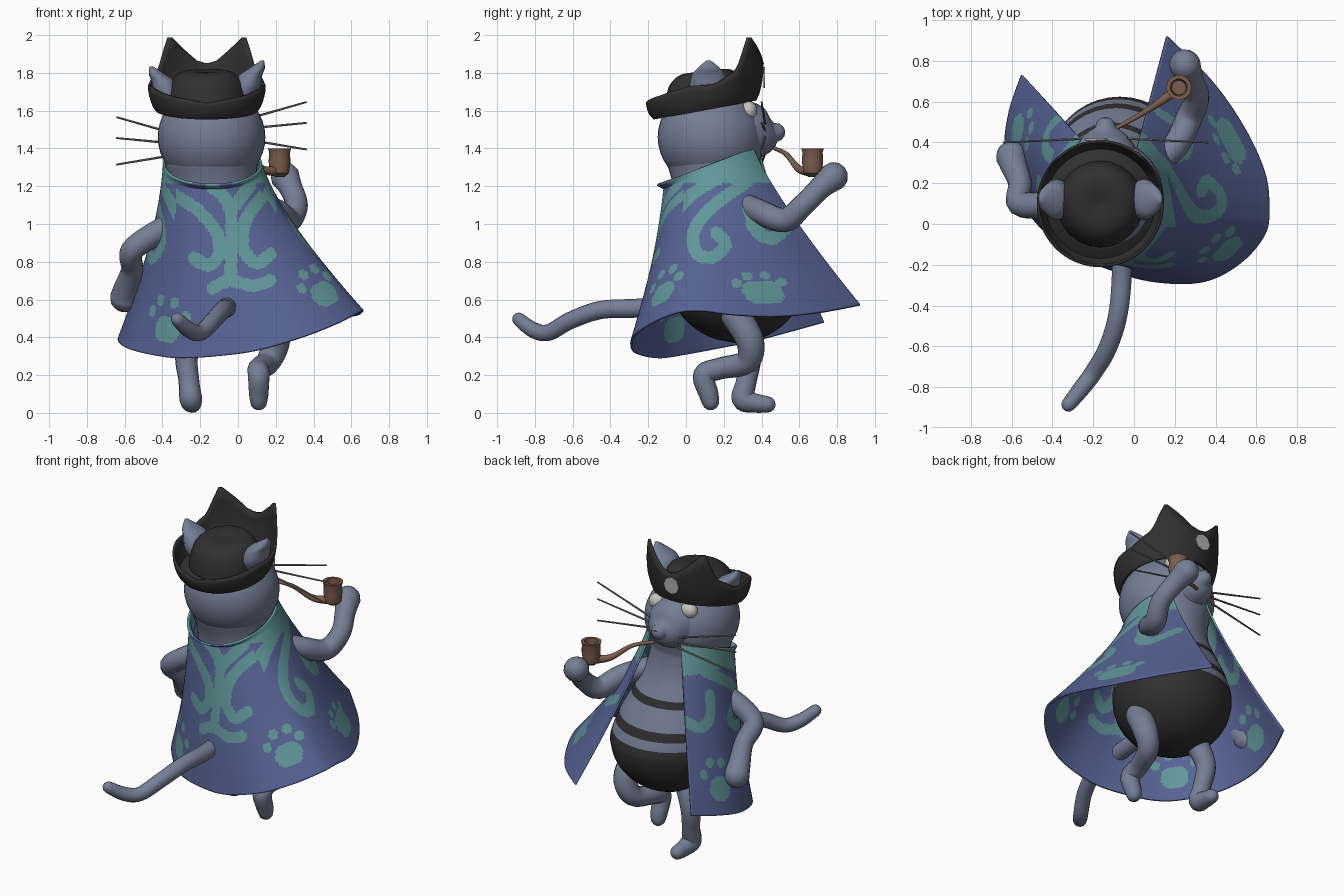
import bpy, bmesh, math
from mathutils import Vector, Matrix

cube = bpy.data.objects.get("Cube")
if cube:
    bpy.data.objects.remove(cube, do_unlink=True)


def material(name, r, g, b):
    m = bpy.data.materials.new(name)
    m.use_nodes = True
    m.diffuse_color = (r, g, b, 1)
    m.node_tree.nodes["Principled BSDF"].inputs["Base Color"].default_value = (r, g, b, 1)
    return m


fur = material("blue grey fur", .18, .21, .3)
purple = material("purple cloth", .095, .125, .3)
teal = material("teal cloth", .12, .31, .32)
black = material("black cloth", .03, .03, .03)
brown = material("brown wood", .2, .11, .075)
white = material("eye white", .55, .55, .52)
grey = material("whisker grey", .2, .2, .2)
silver = material("badge grey", .42, .43, .43)


def finish(name, bm, mats, angle=50):
    """Turn a bmesh into a smooth shaded object."""
    mesh = bpy.data.meshes.new(name)
    bm.to_mesh(mesh)
    bm.free()
    for m in mats:
        mesh.materials.append(m)
    obj = bpy.data.objects.new(name, mesh)
    bpy.context.collection.objects.link(obj)
    mesh.shade_smooth()
    mesh.set_sharp_from_angle(angle=math.radians(angle))
    return obj


def spline(pts, n):
    """Catmull-Rom samples, n steps per span, for points of any length."""
    p = [pts[0]] + list(pts) + [pts[-1]]
    out = []
    for i in range(len(pts) - 1):
        for k in range(n):
            t = k / n
            out.append([b + .5 * t * (c - a + t * (2*a - 5*b + 4*c - d + t * (3*(b - c) + d - a)))
                        for a, b, c, d in zip(*p[i:i + 4])])
    return out + [list(pts[-1])]


def loft(rings, closed=True, caps=True, rule=None):
    """Skin a list of equally long rings; rule picks each face's material."""
    bm = bmesh.new()
    rows = [[bm.verts.new(v) for v in ring] for ring in rings]
    n = len(rows[0])
    for lo, hi in zip(rows, rows[1:]):
        for i in range(n if closed else n - 1):
            j = (i + 1) % n
            bm.faces.new((lo[i], lo[j], hi[j], hi[i]))
    if caps:
        bm.faces.new(rows[0][::-1])
        bm.faces.new(rows[-1])
    bm.normal_update()
    if rule:
        for f in bm.faces:
            f.material_index = rule(f)
    return bm


def circle(c, r, n=24, rot=None):
    pts = [Vector((math.cos(a) * r, math.sin(a) * r, 0)) for a in (math.tau * i / n for i in range(n))]
    return [Vector(c) + (rot @ p if rot else p) for p in pts]


def tube(name, pts, mat, sides=14, steps=6):
    """Rounded limb through (x, y, z, radius) points, carried along without twisting."""
    s = spline(pts, steps)
    pos = [Vector(p[:3]) for p in s]
    stations = []
    for i, p in enumerate(pos):
        tan = (pos[min(i + 1, len(pos) - 1)] - pos[max(i - 1, 0)]).normalized()
        rot = stations[-1][1].rotation_difference(tan) @ stations[-1][3] if stations else tan.to_track_quat('Z', 'X')
        stations.append((p, tan, s[i][3], rot))

    def cap(st, sign):
        p, tan, r, rot = st
        return [(p + tan * sign * r * math.sin(a), tan, r * math.cos(a), rot) for a in (.5, 1, 1.4)]
    stations = cap(stations[0], -1)[::-1] + stations + cap(stations[-1], 1)
    rings = [circle(p, r, sides, rot) for p, tan, r, rot in stations]
    return finish(name, loft(rings), [mat])


def ball(name, loc, scale, mat, seg=32):
    bm = bmesh.new()
    bmesh.ops.create_uvsphere(bm, u_segments=seg, v_segments=seg // 2, radius=1,
                              matrix=Matrix.Translation(loc) @ Matrix.Diagonal((*scale, 1)))
    return finish(name, bm, [mat])


def thicken(obj, t):
    m = obj.modifiers.new("thickness", 'SOLIDIFY')
    m.thickness, m.offset = t, 0


# Body and neck with trousers and shirt stripes
profile = [(.37, .01), (.4, .14), (.47, .25), (.57, .325), (.7, .355), (.85, .335), (1, .285), (1.15, .24), (1.28, .238), (1.42, .268)]
rings = []
for z, r in spline(profile, 14):
    k = min(1, max(0, (z - .7) / .6))
    rings.append(circle((-.07 - .07 * k, .27 - .125 * k, z), r, 40))
stripes = [(0, .755), (.805, .865), (.985, 1.035)]
finish("body", loft(rings, rule=lambda f: any(a < f.calc_center_median().z < b for a, b in stripes)), [fur, black])

# Head, snout, nose, eyes, whiskers
HX = -.14
ball("head", (HX, .135, 1.46), (.285, .285, .27), fur, 40)
tube("snout", [(HX, .2, 1.48, .2), (HX, .34, 1.485, .165), (HX, .43, 1.48, .11), (HX, .475, 1.485, .05)], fur, 20)
ball("nose", (HX, .507, 1.495), (.026, .016, .02), black, 16)
for side, label in ((1, "left"), (-1, "right")):
    ball(label + "_eye", (HX + side * .115, .332, 1.6), (.055, .045, .05), white, 20)
    for i, rise in enumerate((.12, .04, -.07)):
        z = 1.485 - .03 * i + side * .04
        tube(f"{label}_whisker_{i + 1}", [(HX + side * .08, .42, z, .007),
             (HX + side * .5, .4, z + rise, .005)], grey, 6, 2)
    # Ears: flattened bulging cones leaning outward
    rings = [[(HX - .025 + side * (.19 + lean) + v.x * .7, .12 + v.y, z + side * .015) for v in circle((0, 0, 0), r, 16)]
             for z, r, lean in spline([(1.62, .06, 0), (1.7, .1, .02), (1.77, .09, .04), (1.81, .06, .075), (1.85, .012, .105)], 4)]
    finish(label + "_ear", loft(rings), [fur])

# Hat crown
HC = Vector((-.165, .1, 0))
rings = []
for z, r in spline([(1.64, .215), (1.7, .205), (1.76, .185), (1.8, .14), (1.81, .08), (1.8, .01)], 4):
    rings.append([v + Vector((0, 0, .12 * (v.y - .1))) for v in circle(HC + Vector((0, 0, z)), r, 24)])
finish("hat_crown", loft(rings), [black])

# Hat brim with the tall two-pointed front flap
RIM = [(0, 1.85), (10, 1.865), (25, 1.93), (41, 2.0), (47, 1.93), (56, 1.82), (80, 1.74), (105, 1.73), (140, 1.68), (180, 1.64)]


def rim_height(b):
    for (b0, z0), (b1, z1) in zip(RIM, RIM[1:]):
        if b <= b1:
            return z0 + (z1 - z0) * (b - b0) / (b1 - b0)


rings = []
for s in range(9):
    ring = []
    for i in range(90):
        deg = i * 4
        a = math.radians(deg)
        b = abs((deg - 90 + 180) % 360 - 180)
        tilt = .05 * math.sin(a)
        if s <= 3:
            r, z = .2 + .07 * s / 3, 1.65 - .04 * s / 3 + tilt
        else:
            k = (s - 3) / 5
            low = 1.61 + tilt
            r, z = .27 + .035 * math.sin(k * math.pi / 2), low + (rim_height(b) - low) * k ** 1.2
        ring.append(HC + Vector((r * math.cos(a), r * math.sin(a), z)))
    rings.append(ring)
thicken(finish("hat_brim", loft(rings, caps=False), [black]), .014)
finish("hat_badge", loft([circle((-.185, y, 1.775), .055, 8, Matrix.Rotation(math.pi / 2, 3, 'X'))
                          for y in (.411, .419)]), [silver])

# Cape: neckline swept out to an uneven hem
HEM = [(-.55, .73, .48), (-.61, .55, .43), (-.63, .36, .38), (-.58, .16, .34), (-.47, 0, .31), (-.32, -.13, .29),
       (-.12, -.22, .3), (.1, -.28, .33), (.34, -.28, .4), (.52, -.19, .47), (.64, -.05, .53), (.66, .08, .54),
       (.64, .25, .52), (.54, .47, .51), (.38, .7, .53), (.16, .92, .57)]
hem = [Vector(p) for p in spline(HEM, 14)]
NECK = Vector((-.135, .145, 0))


def cape_point(u, t):
    low = hem[round(u * (len(hem) - 1))]
    a = math.atan2(low.y - NECK.y, low.x - NECK.x) - .24
    # The collar flares a little at the nape
    r = .256 + .04 * max(0, 1 - t / .04) * max(0, -math.sin(a)) ** 2
    x, y = NECK.x + r * math.cos(a), NECK.y + r * math.sin(a)
    k = t ** 1.2
    z = 1.22 + .38 * (y + .12)
    return Vector((x + (low.x - x) * k, y + (low.y - y) * k, z + (low.z - z) * t))


# Cape decoration: swirls as strokes, paw prints as blobs
BACK = [[(-.14, 1.2), (-.04, 1.07), (-.04, .7)], [(.06, 1.2), (-.04, 1.07)], [(-.13, .66), (-.04, .7), (.08, .67), (.17, .7)],
        [(-.36, 1.17), (-.22, 1.08), (-.11, .95), (-.1, .84), (-.16, .78), (-.23, .82)],
        [(.14, 1.16), (.04, 1.02), (.03, .87), (.1, .79), (.17, .84)]]
SIDE = [[(.25, 1.28), (.04, 1.16), (-.07, 1.02), (-.1, .9)],
        [(.32, 1.22), (.13, 1.08), (.04, .95), (.06, .84), (.14, .82), (.21, .89), (.16, .95)],
        [(.33, 1.08), (.37, .96), (.46, .92), (.54, .99)]]
BACK, SIDE = ([[Vector(p) for p in spline(s, 4)] for s in group] for group in (BACK, SIDE))
blobs = []
for u, t, wide, tall in ((.09, .85, .006, 1), (.31, .85, .006, 1), (.62, .82, .006, 1), (.86, .85, .014, .7)):
    blobs += [(cape_point(u + du, t), .072) for du in (-wide, 0, wide)]
    for du, dt in ((-.042, .08), (-.018, .15), (.018, .15), (.042, .08)):
        blobs.append((cape_point(u + du, t - dt * tall), .03))


def near(p, stroke, width):
    for a, b in zip(stroke, stroke[1:]):
        d = b - a
        k = min(1, max(0, (p - a).dot(d) / d.length_squared))
        if (a + d * k - p).length < width:
            return True
    return False


def cape_colour(f):
    c = f.calc_center_median()
    if c.z > 1.215 or any((c - p).length < r for p, r in blobs):
        return 1
    if abs(f.normal.x) > abs(f.normal.y):
        return int(any(near(Vector((c.y, c.z)), s, .033) for s in SIDE))
    return int(c.y < .1 and any(near(Vector((c.x, c.z)), s, .033) for s in BACK))


COLS, ROWS = len(hem) - 1, 100
grid = [[cape_point(i / COLS, j / ROWS) for i in range(COLS + 1)] for j in range(ROWS + 1)]
thicken(finish("cape", loft(grid, False, False, cape_colour), [purple, teal]), .012)

# Arms with rounded hands
tube("left_arm", [(.05, .25, 1.13, .06), (.2, .38, 1.07, .065), (.27, .52, 1.02, .065), (.31, .62, 1.1, .06),
                  (.28, .71, 1.19, .062), (.25, .78, 1.25, .078)], fur)
tube("right_arm", [(-.25, .15, 1.05, .06), (-.42, .1, .96, .065), (-.56, .1, .86, .062), (-.56, .2, .76, .058),
                   (-.59, .29, .66, .068), (-.6, .33, .61, .078)], fur)

# Legs: one raised and bent, one standing
tube("left_leg", [(.18, .26, .52, .08), (.2, .34, .38, .075), (.16, .32, .27, .065), (.11, .18, .235, .058),
                  (.11, .095, .2, .058), (.11, .12, .1, .052), (.11, .13, .06, .046)], fur)
tube("right_leg", [(-.2, .3, .5, .075), (-.27, .34, .32, .062), (-.26, .32, .17, .055), (-.25, .3, .075, .06),
                   (-.245, .36, .053, .052), (-.24, .43, .045, .044)], fur)

# Tail
tube("tail", [(-.06, -.02, .58, .05), (-.06, -.25, .555, .05), (-.08, -.45, .545, .048), (-.13, -.61, .49, .046),
              (-.2, -.73, .425, .044), (-.26, -.81, .44, .042), (-.32, -.885, .495, .036)], fur)

# Smoking pipe: stem and open bowl
tube("pipe_stem", [(-.09, .47, 1.4, .011), (.02, .53, 1.37, .013), (.13, .6, 1.29, .02), (.22, .67, 1.28, .03)], brown, 10)
bowl = [(1.25, .025), (1.27, .05), (1.33, .058), (1.38, .055), (1.4, .062), (1.4, .042), (1.31, .035)]
finish("pipe_bowl", loft([circle((.22, .67, z), r, 14) for z, r in bowl]), [brown], 40)
